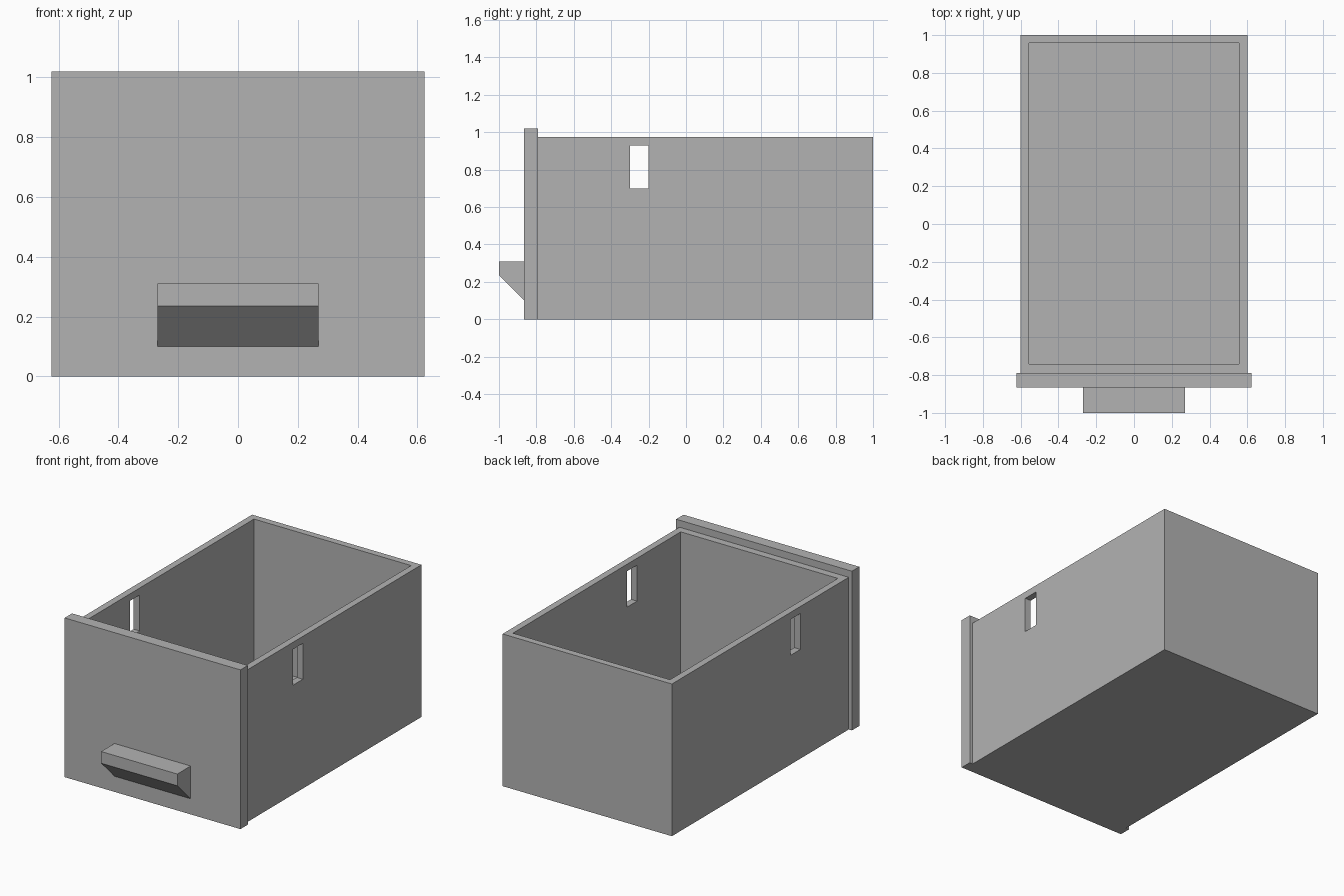
import bpy
import bmesh

if "Cube" in bpy.data.objects:
    bpy.data.objects.remove(bpy.data.objects["Cube"], do_unlink=True)

grey = bpy.data.materials.new("plain_grey")
grey.use_nodes = True
COLOUR = (0.45, 0.45, 0.45, 1)
grey.diffuse_color = COLOUR
for node in grey.node_tree.nodes:
    if node.type == "BSDF_PRINCIPLED":
        node.inputs["Base Color"].default_value = COLOUR


def prism(name, half_width, profile):
    """Extrude a (y, z) profile symmetrically along x."""
    bm = bmesh.new()
    face = bm.faces.new([bm.verts.new((-half_width, y, z)) for y, z in profile])
    ext = bmesh.ops.extrude_face_region(bm, geom=[face])
    moved = [v for v in ext["geom"] if isinstance(v, bmesh.types.BMVert)]
    bmesh.ops.translate(bm, verts=moved, vec=(2 * half_width, 0, 0))
    bmesh.ops.recalc_face_normals(bm, faces=bm.faces)
    mesh = bpy.data.meshes.new(name)
    bm.to_mesh(mesh)
    bm.free()
    mesh.materials.append(grey)
    obj = bpy.data.objects.new(name, mesh)
    bpy.context.collection.objects.link(obj)
    return obj


def block(name, half_width, y0, y1, z0, z1):
    return prism(name, half_width, [(y0, z0), (y1, z0), (y1, z1), (y0, z1)])


# Open drawer body, hollowed out and pierced by a slot in each side wall
body = block("drawer_body", 0.60, -0.79, 1.0, 0, 0.975)
cutters = [
    block("cavity_cutter", 0.557, -0.742, 0.957, 0.043, 1.2),
    block("side_slot_cutter", 0.8, -0.30, -0.20, 0.70, 0.93),
]
for cutter in cutters:
    cutter.hide_render = True
    cutter.hide_viewport = True
    cutter.display_type = "WIRE"
    mod = body.modifiers.new(cutter.name, "BOOLEAN")
    mod.operation = "DIFFERENCE"
    mod.solver = "EXACT"
    mod.object = cutter

# Apply the cuts, then remove the cutters
bpy.context.view_layer.update()
evaluated = body.evaluated_get(bpy.context.evaluated_depsgraph_get())
cut_mesh = bpy.data.meshes.new_from_object(evaluated)
body.modifiers.clear()
body.data = cut_mesh
for cutter in cutters:
    bpy.data.objects.remove(cutter, do_unlink=True)

# Front panel, slightly wider and taller than the body
block("front_panel", 0.623, -0.865, -0.79, 0, 1.02)

# Pull handle with a sloping underside
prism("pull_handle", 0.27,
      [(-0.865, 0.10), (-0.865, 0.31), (-1.0, 0.31), (-1.0, 0.235)])
